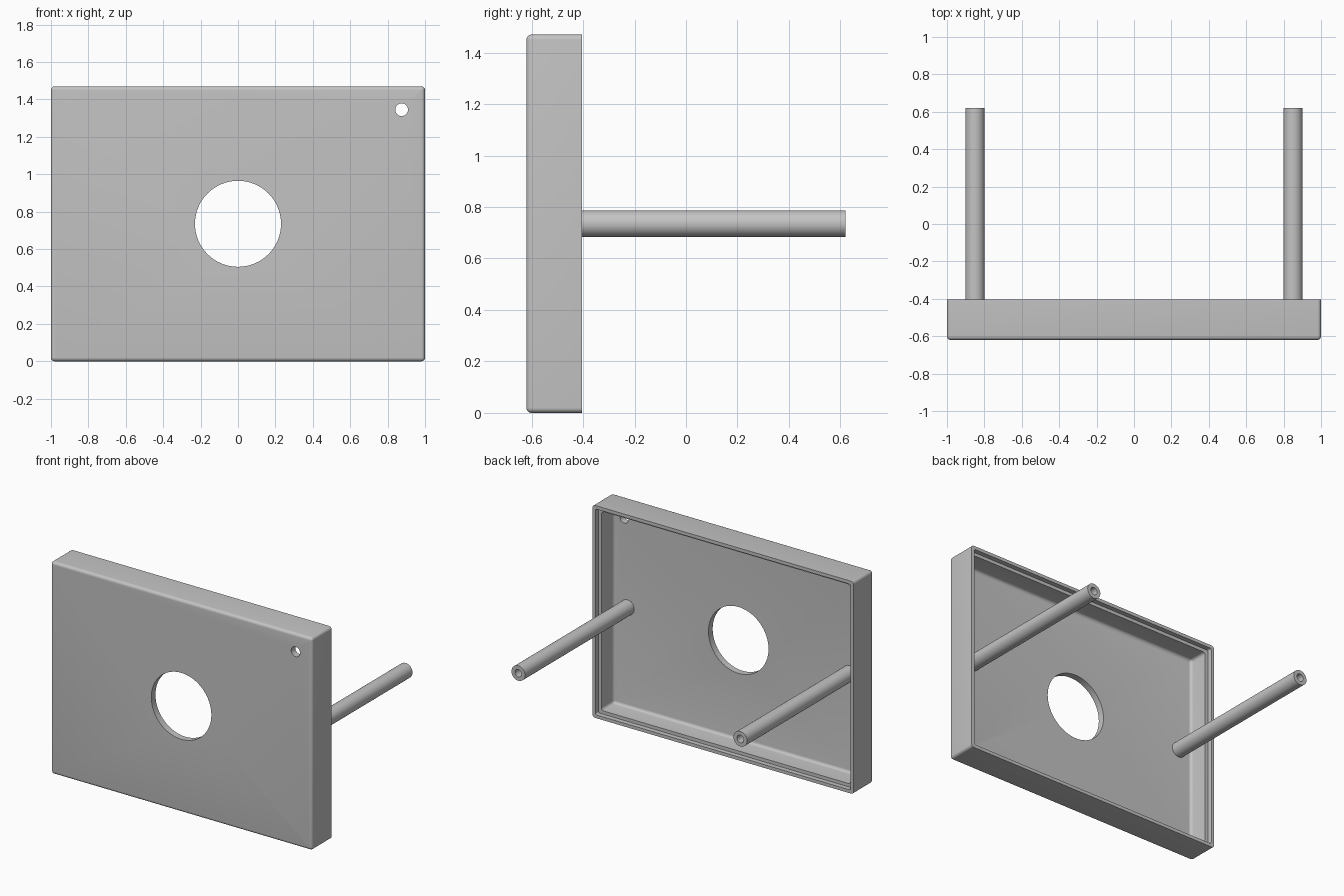
import bpy, bmesh, math
from mathutils import Vector

cube = bpy.data.objects.get("Cube")
if cube:
    bpy.data.objects.remove(cube, do_unlink=True)

# One plain grey for everything
grey = bpy.data.materials.new("plain grey")
grey.use_nodes = True
grey.diffuse_color = (0.55, 0.55, 0.55, 1)
grey.node_tree.nodes["Principled BSDF"].inputs["Base Color"].default_value = (0.55, 0.55, 0.55, 1)

HEIGHT = 1.47
MID = HEIGHT / 2
FRONT, BACK, TIP = -0.62, -0.405, 0.62
WALL, LIP, FILLET = 0.046, 0.023, 0.02
FLOOR = FRONT + WALL


def rounded_rect(inset, radius, y, steps=6):
    """Ring of points for a rounded rectangle in the xz plane."""
    hx, hz = 1 - inset - radius, MID - inset - radius
    ring = []
    for corner, (sx, sz) in enumerate([(1, 1), (-1, 1), (-1, -1), (1, -1)]):
        for i in range(steps + 1):
            a = math.pi / 2 * (corner + i / steps)
            ring.append(Vector((sx * hx + radius * math.cos(a), y,
                                MID + sz * hz + radius * math.sin(a))))
    return ring


def circle(x, z, radius, y, sides=48):
    return [Vector((x + radius * math.cos(2 * math.pi * i / sides), y,
                    z + radius * math.sin(2 * math.pi * i / sides))) for i in range(sides)]


def loft(name, rings):
    """Join successive rings with quads and cap both ends."""
    bm = bmesh.new()
    loops = [[bm.verts.new(p) for p in ring] for ring in rings]
    n = len(loops[0])
    for a, b in zip(loops, loops[1:]):
        for i in range(n):
            j = (i + 1) % n
            bm.faces.new((a[i], a[j], b[j], b[i]))
    bm.faces.new(loops[0])
    bm.faces.new(loops[-1])
    bmesh.ops.recalc_face_normals(bm, faces=bm.faces[:])
    mesh = bpy.data.meshes.new(name)
    bm.to_mesh(mesh)
    bm.free()
    mesh.materials.append(grey)
    obj = bpy.data.objects.new(name, mesh)
    bpy.context.collection.objects.link(obj)
    return obj


def activate(obj):
    bpy.ops.object.select_all(action='DESELECT')
    obj.select_set(True)
    bpy.context.view_layer.objects.active = obj


def smooth(obj):
    activate(obj)
    bpy.ops.object.shade_smooth_by_angle(angle=math.radians(35))


# Open-backed tray: rounded front edge, stepped rim, filleted floor
rings = []
for i in range(6):
    a = math.pi / 2 * i / 5
    inset = FILLET * (1 - math.sin(a))
    rings.append(rounded_rect(inset, max(FILLET - inset, 0.001),
                              FRONT + FILLET * (1 - math.cos(a))))
rings += [rounded_rect(0, FILLET, BACK),
          rounded_rect(LIP, 0.012, BACK),
          rounded_rect(LIP, 0.012, BACK - 0.033),
          rounded_rect(WALL, FILLET, BACK - 0.033)]
for i in range(6):
    a = math.pi / 2 * i / 5
    inset = FILLET * (1 - math.cos(a))
    rings.append(rounded_rect(WALL + inset, max(FILLET - inset, 0.001),
                              FLOOR + FILLET * (1 - math.sin(a))))
tray = loft("tray", rings)

# Large central opening and small corner hole
for x, z, r in [(0, MID, 0.23), (0.875, 1.345, 0.034)]:
    cutter = loft("hole_cutter", [circle(x, z, r, FRONT - 0.1, 64),
                                  circle(x, z, r, FLOOR + 0.05, 64)])
    cutter.hide_render = True
    activate(tray)
    cut = tray.modifiers.new("hole", 'BOOLEAN')
    cut.operation = 'DIFFERENCE'
    cut.solver = 'EXACT'
    cut.object = cutter
    bpy.ops.object.modifier_apply(modifier=cut.name)
    bpy.data.objects.remove(cutter, do_unlink=True)
smooth(tray)

# Two long rear posts with bored ends
for name, x in [("left_post", 0.85), ("right_post", -0.85)]:
    post = loft(name, [circle(x, MID, r, y) for r, y in
                       [(0.052, FLOOR - 0.02), (0.052, TIP), (0.026, TIP), (0.026, TIP - 0.3)]])
    smooth(post)
